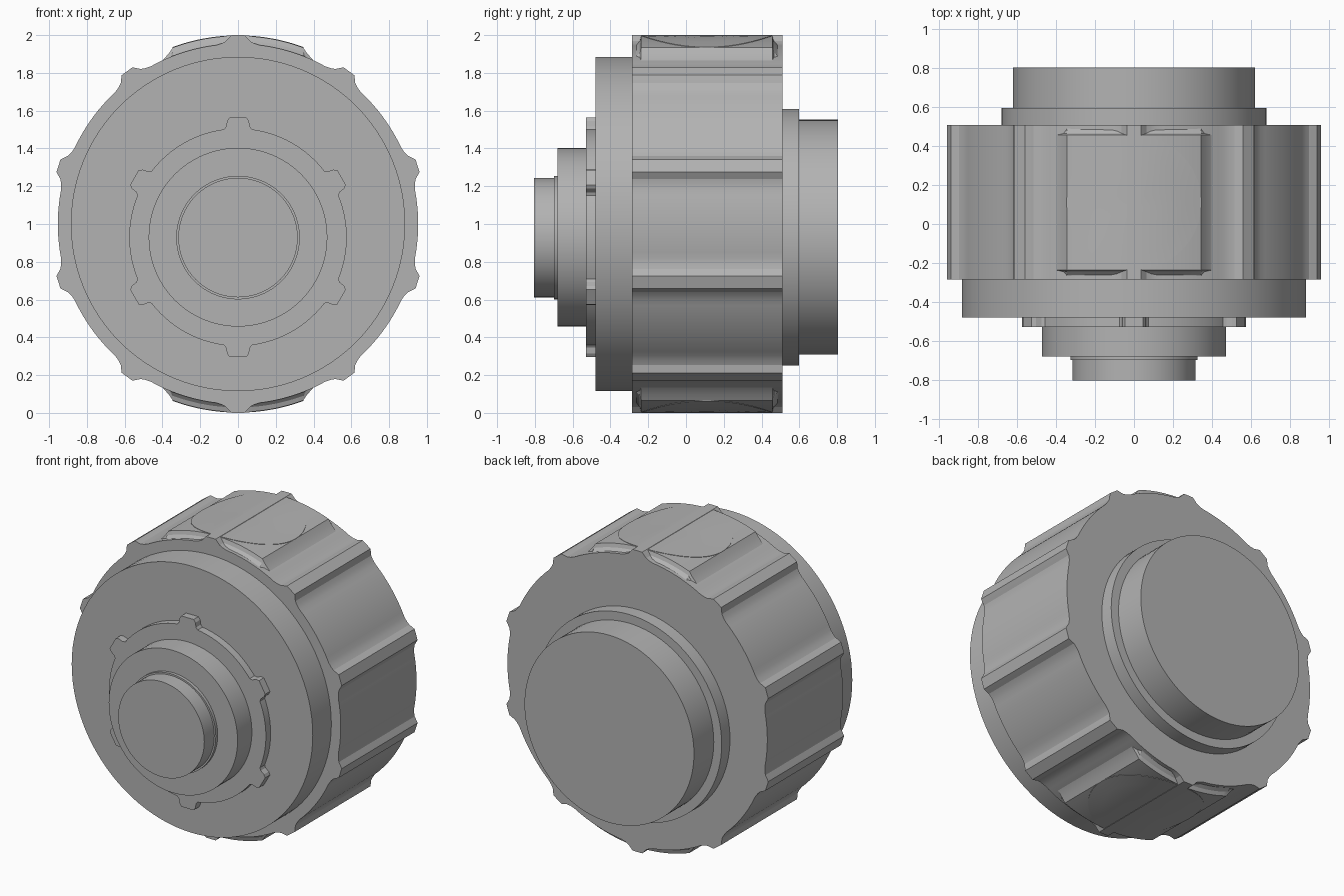
import bpy, bmesh, math
from mathutils import Matrix

if "Cube" in bpy.data.objects:
    bpy.data.objects.remove(bpy.data.objects["Cube"])

grey = bpy.data.materials.new("mid grey")
grey.diffuse_color = (0.45, 0.45, 0.45, 1)
grey.use_nodes = True
grey.node_tree.nodes["Principled BSDF"].inputs["Base Color"].default_value = grey.diffuse_color


def finish(name, bm, angle=25):
    bmesh.ops.recalc_face_normals(bm, faces=bm.faces)
    mesh = bpy.data.meshes.new(name)
    bm.to_mesh(mesh)
    bm.free()
    mesh.materials.append(grey)
    ob = bpy.data.objects.new(name, mesh)
    bpy.context.collection.objects.link(ob)
    bpy.ops.object.select_all(action='DESELECT')
    bpy.context.view_layer.objects.active = ob
    ob.select_set(True)
    bpy.ops.object.shade_smooth_by_angle(angle=math.radians(angle))
    return ob


def loft(name, loops, angle=25):
    """Skin closed loops of equal length and cap both ends."""
    bm = bmesh.new()
    rings = [[bm.verts.new(p) for p in loop] for loop in loops]
    n = len(rings[0])
    for a, b in zip(rings, rings[1:]):
        for i in range(n):
            j = (i + 1) % n
            bm.faces.new((a[i], a[j], b[j], b[i]))
    bm.faces.new(rings[0])
    bm.faces.new(rings[-1])
    return finish(name, bm, angle)


def disc(name, radius, y0, y1, cz, n=96):
    pts = [(radius * math.sin(math.tau * i / n), cz + radius * math.cos(math.tau * i / n))
           for i in range(n)]
    return loft(name, [[(x, y, z) for x, z in pts] for y in (y0, y1)])


def prism(name, pts, y0, y1, cz, angle=25):
    return loft(name, [[(x, y, cz + z) for x, z in pts] for y in (y0, y1)], angle)


def repeat(points, count):
    """Repeat (x, z) points around the y axis, clockwise from the top."""
    out = []
    for k in range(count):
        a = math.tau * k / count
        out += [(x * math.cos(a) + z * math.sin(a), z * math.cos(a) - x * math.sin(a))
                for x, z in points]
    return out


def polar(r, deg):
    return r * math.sin(math.radians(deg)), r * math.cos(math.radians(deg))


# Fluted drum: ten flat ridges with filleted valleys between them
half = [(1.0, 2.0), (0.985, 2.9), (0.97, 3.8), (0.96, 5.2), (0.954, 7.0)]
ridge = [polar(r, -a) for r, a in reversed(half)] + [polar(r, a) for r, a in half]
valley = [polar(0.954, a) for a in range(9, 28, 2)]
prism("fluted_drum", repeat(ridge + valley, 10), -0.285, 0.51, 1.0, 18)

# Raised pads with flared sides and an inlaid round plate, top and bottom
MID, R_PAD = 0.11, 0.347
flare = [(0.347, 0.934), (0.365, 0.905), (0.40, 0.865), (0.45, 0.828)]
arch = [(x, math.sqrt(0.996 ** 2 - x * x))
        for x in (-0.345 + 0.69 * i / 24 for i in range(25))]
section = [(-x, z) for x, z in reversed(flare[1:])] + arch + flare[1:]
section += [(0.45, 0.75), (-0.45, 0.75)]
for side, sign in (("top", 1), ("bottom", -1)):
    stations = [(-0.28, 0.05), (-0.262, 0.043), (-0.245, 0.025), (-0.237, 0),
                (0.457, 0), (0.465, 0.025), (0.485, 0.043), (0.505, 0.05)]
    loft(side + "_pad", [[(sign * x, y, 1 + sign * (z - drop)) for x, z in section]
                         for y, drop in stations], 22)
    loops = []
    for r, lift in ((R_PAD, 0.992), (R_PAD, 0.9985), (0.26, 0.9985), (0.17, 0.9985),
                    (0.08, 0.9985), (0.01, 0.9985)):
        loop = []
        for i in range(64):
            x, y = polar(r, 360 * i / 64)
            loop.append((sign * x, MID + y, 1 + sign * math.sqrt(lift ** 2 - x * x)))
        loops.append(loop)
    loft(side + "_round_plate", loops)

# Front flange
disc("front_flange", 0.885, -0.48, -0.285, 1.0)

# Collar with six small tabs
tab = [(-0.075, 0.571), (-0.063, 0.585), (-0.058, 0.615), (-0.045, 0.633),
       (0.045, 0.633), (0.058, 0.615), (0.063, 0.585), (0.075, 0.571)]
arc = [polar(0.576, a) for a in range(10, 51, 4)]
prism("tabbed_collar", repeat(tab + arc, 6), -0.53, -0.48, 0.93)

# Stepped front hub and rear boss
disc("front_hub", 0.473, -0.68, -0.53, 0.93)
disc("shaft_shoulder", 0.327, -0.70, -0.68, 0.928)
disc("front_shaft", 0.316, -0.805, -0.70, 0.928)
disc("rear_step", 0.68, 0.51, 0.597, 0.93)
disc("rear_boss", 0.622, 0.597, 0.805, 0.93)
